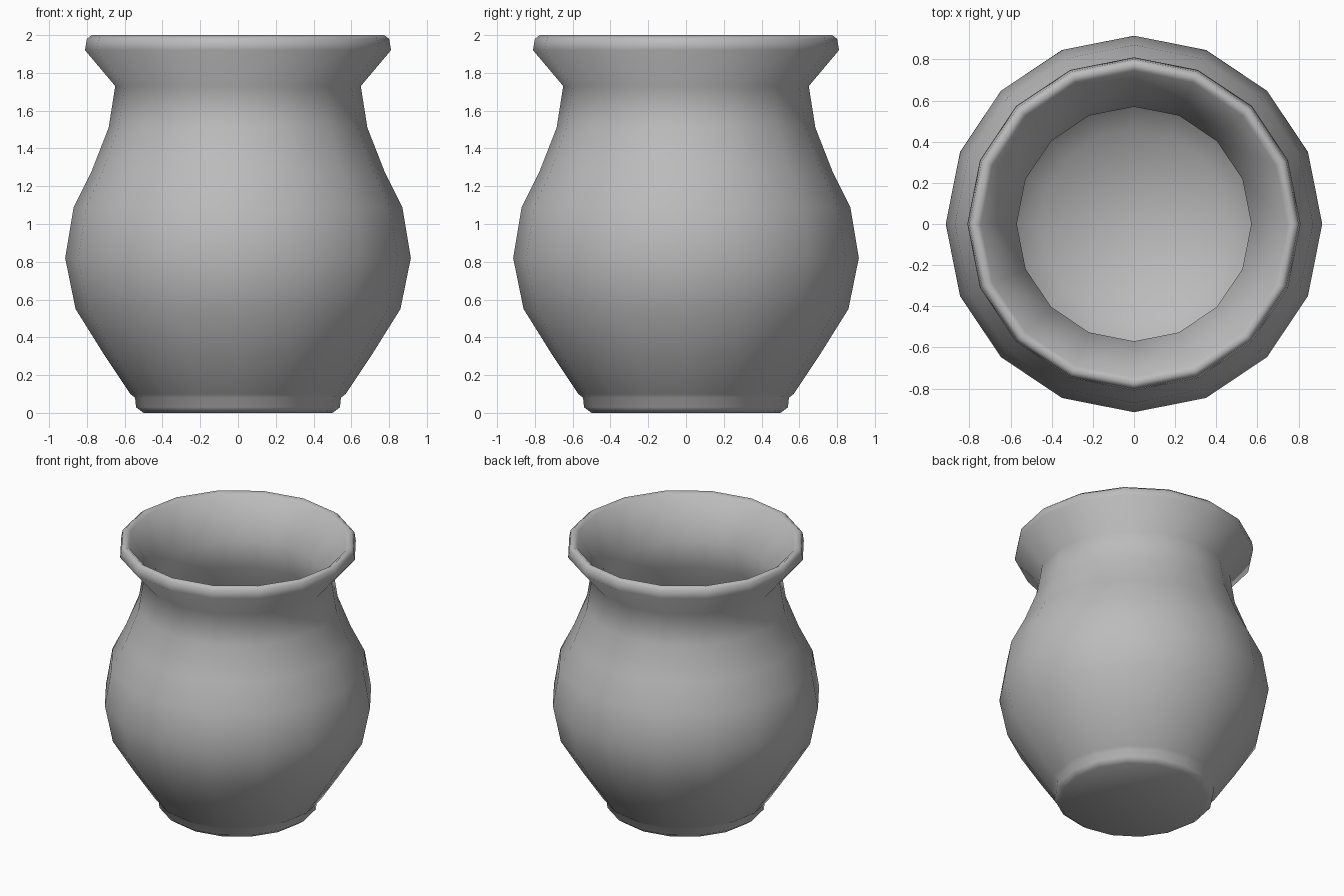
import bpy, bmesh, math

cube = bpy.data.objects.get("Cube")
if cube:
    bpy.data.objects.remove(cube)

SIDES = 16

clay = bpy.data.materials.new("grey clay")
clay.use_nodes = True
clay.diffuse_color = (0.5, 0.5, 0.5, 1)
clay.node_tree.nodes["Principled BSDF"].inputs["Base Color"].default_value = (0.5, 0.5, 0.5, 1)

# Radius and height: base, foot, belly, neck, flared lip
outside = [(0, 0), (0.50, 0.0), (0.54, 0.03), (0.545, 0.08), (0.57, 0.10),
           (0.71, 0.31), (0.86, 0.55), (0.915, 0.82), (0.87, 1.09),
           (0.775, 1.28), (0.685, 1.51), (0.65, 1.73), (0.81, 1.92),
           (0.80, 1.98), (0.775, 2.0)]
# Funnel, neck opening, hollow belly, bowl floor
inside = [(0.745, 1.98), (0.57, 1.72), (0.61, 1.50), (0.70, 1.27),
          (0.79, 1.08), (0.835, 0.82), (0.78, 0.57), (0.64, 0.34),
          (0.46, 0.15), (0, 0.10)]


def lathe(name, profile, material):
    """Spin a profile around z; points on the axis become poles."""
    bm = bmesh.new()
    rings = []
    for r, z in profile:
        if r == 0:
            rings.append([bm.verts.new((0, 0, z))] * SIDES)
        else:
            angles = [math.tau * i / SIDES for i in range(SIDES)]
            rings.append([bm.verts.new((r * math.cos(a), r * math.sin(a), z)) for a in angles])
    for low, high in zip(rings, rings[1:]):
        for i in range(SIDES):
            j = (i + 1) % SIDES
            corners = dict.fromkeys((low[i], low[j], high[j], high[i]))
            bm.faces.new(list(corners))
    bmesh.ops.recalc_face_normals(bm, faces=bm.faces)
    mesh = bpy.data.meshes.new(name)
    bm.to_mesh(mesh)
    bm.free()
    mesh.materials.append(material)
    obj = bpy.data.objects.new(name, mesh)
    bpy.context.collection.objects.link(obj)
    return obj


# Hollow pot with soft shading and a crisp base edge
pot = lathe("pot", outside + inside, clay)
bpy.ops.object.select_all(action="DESELECT")
pot.select_set(True)
bpy.context.view_layer.objects.active = pot
bpy.ops.object.shade_smooth_by_angle(angle=math.radians(75))
